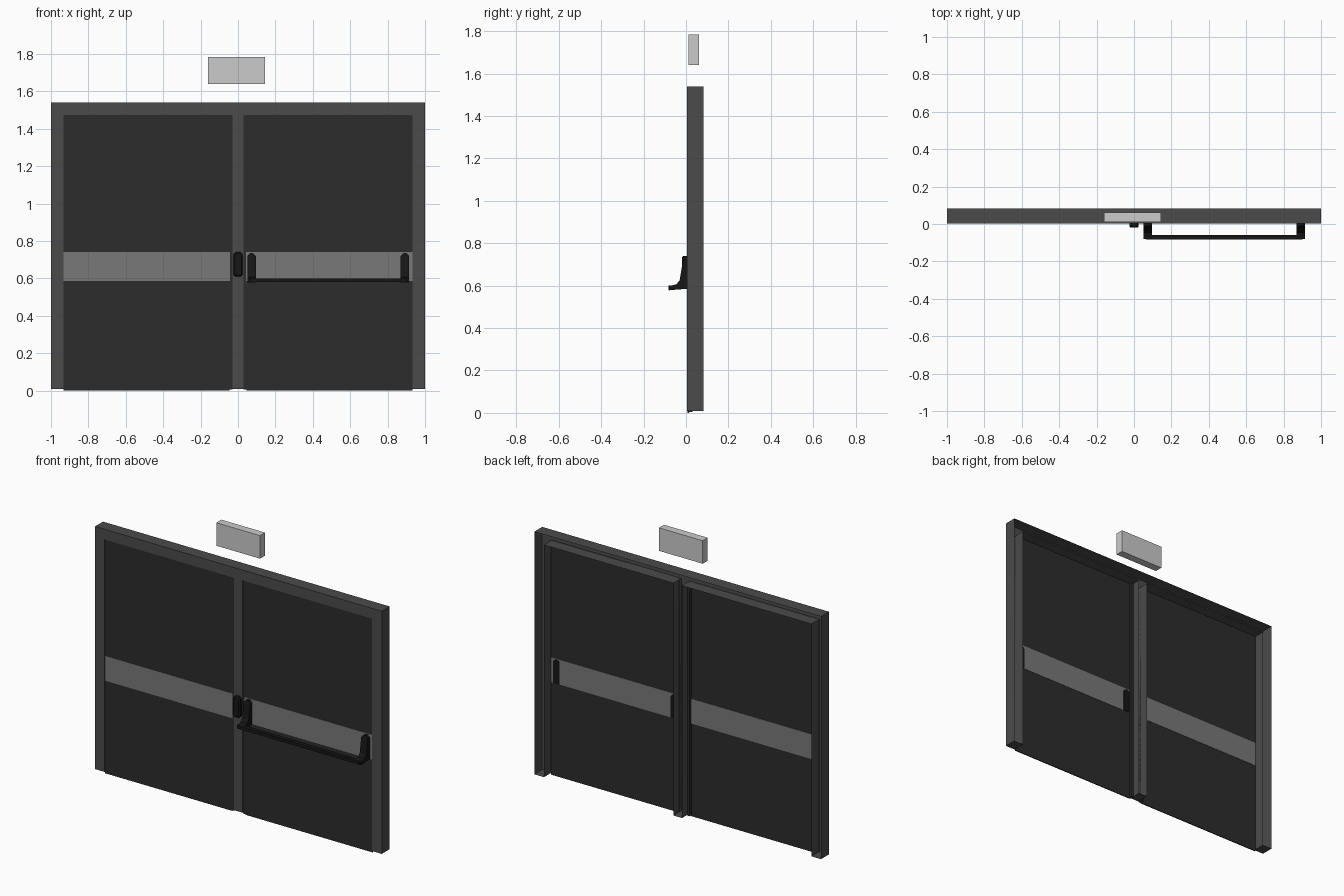
import bpy, bmesh
from mathutils import Vector

if "Cube" in bpy.data.objects:
    bpy.data.objects.remove(bpy.data.objects["Cube"])


def paint(name, v):
    m = bpy.data.materials.new(name)
    m.diffuse_color = (v, v, v, 1)
    m.use_nodes = True
    m.node_tree.nodes["Principled BSDF"].inputs["Base Color"].default_value = m.diffuse_color
    return m


FRAME = paint("frame_grey", 0.07)
PANEL = paint("panel_dark", 0.025)
BAND = paint("band_grey", 0.19)
BLACK = paint("black", 0.008)


def finish(name, bm, mat=None):
    me = bpy.data.meshes.new(name)
    bm.to_mesh(me)
    bm.free()
    ob = bpy.data.objects.new(name, me)
    bpy.context.collection.objects.link(ob)
    if mat:
        me.materials.append(mat)
    return ob


def prism(name, pts, vec, mat=None, cap=True, chamfer=0.0, chamfer_test=None):
    """Extrude a closed outline along vec; cap=False leaves the far side open."""
    bm = bmesh.new()
    face = bm.faces.new([bm.verts.new(p) for p in pts])
    new = bmesh.ops.extrude_face_region(bm, geom=[face], use_keep_orig=True)["geom"]
    bmesh.ops.translate(bm, vec=vec, verts=[g for g in new if isinstance(g, bmesh.types.BMVert)])
    if not cap:
        far = [g for g in new if isinstance(g, bmesh.types.BMFace)]
        bmesh.ops.delete(bm, geom=far, context='FACES_ONLY')
    bmesh.ops.recalc_face_normals(bm, faces=bm.faces)
    if chamfer:
        edges = [e for e in bm.edges if chamfer_test(e)]
        bmesh.ops.bevel(bm, geom=edges, offset=chamfer, segments=1, affect='EDGES')
    return finish(name, bm, mat)


def box(name, x0, x1, y0, y1, z0, z1, mat=None):
    pts = [(x0, y0, z0), (x1, y0, z0), (x1, y0, z1), (x0, y0, z1)]
    return prism(name, pts, Vector((0, y1 - y0, 0)), mat)


# Door frame: one E-shaped front with side walls, hollow and open at the back
half = [(0.03, 0.01), (0.03, 1.475), (0.933, 1.475), (0.933, 0.01), (1, 0.01), (1, 1.54)]
outline = half + [(-x, z) for x, z in reversed(half)]
frame = prism("door_frame", [(x, 0.004, z) for x, z in outline], Vector((0, 0.079, 0)), FRAME, cap=False)

# Door leaves: thin dark panel, grey cross band and a slim meeting stile
for side, s in (("left", -1), ("right", 1)):
    def span(a, b):
        return sorted((s * a, s * b))
    box(side + "_door_panel", *span(0.045, 0.933), 0.008, 0.014, 0.0, 1.475, PANEL)
    box(side + "_door_band", *span(0.042, 0.932), 0.006, 0.016, 0.585, 0.742, BAND)
    box(side + "_door_stile", *span(0.03, 0.047), 0.006, 0.03, 0.005, 1.475, PANEL)

# Push bar brackets: tapered side profile curving out to a foot
profile = [(0.02, 0.735), (-0.012, 0.735), (-0.03, 0.625), (-0.045, 0.607), (-0.065, 0.602),
           (-0.08, 0.6), (-0.08, 0.578), (-0.04, 0.582), (0.02, 0.586)]


def along_y_at_top(e):
    a, b = e.verts
    return min(a.co.z, b.co.z) > 0.73 and abs(a.co.x - b.co.x) < 1e-5


for name, x in (("inner_bar_bracket", 0.05), ("outer_bar_bracket", 0.87)):
    prism(name, [(x, y, z) for y, z in profile], Vector((0.045, 0, 0)), BLACK,
          chamfer=0.014, chamfer_test=along_y_at_top)

# Push bar
bar = [(0.065, -0.083), (0.9, -0.083), (0.91, -0.075), (0.91, -0.058), (0.055, -0.058), (0.055, -0.075)]
prism("push_bar", [(x, y, 0.58) for x, y in bar], Vector((0, 0, 0.02)), BLACK)

# Latch cover on the centre post, with cut corners
latch = [(-0.014, 0.61), (0.014, 0.61), (0.025, 0.622), (0.025, 0.726), (0.014, 0.74),
         (-0.014, 0.74), (-0.025, 0.726), (-0.025, 0.622)]
prism("latch_cover", [(x, -0.02, z) for x, z in latch], Vector((0, 0.024, 0)), BLACK,
      chamfer=0.007, chamfer_test=lambda e: all(v.co.y < -0.019 for v in e.verts))

# Sign box floating above the doors
box("sign_box", -0.16, 0.145, 0.012, 0.062, 1.64, 1.785)
